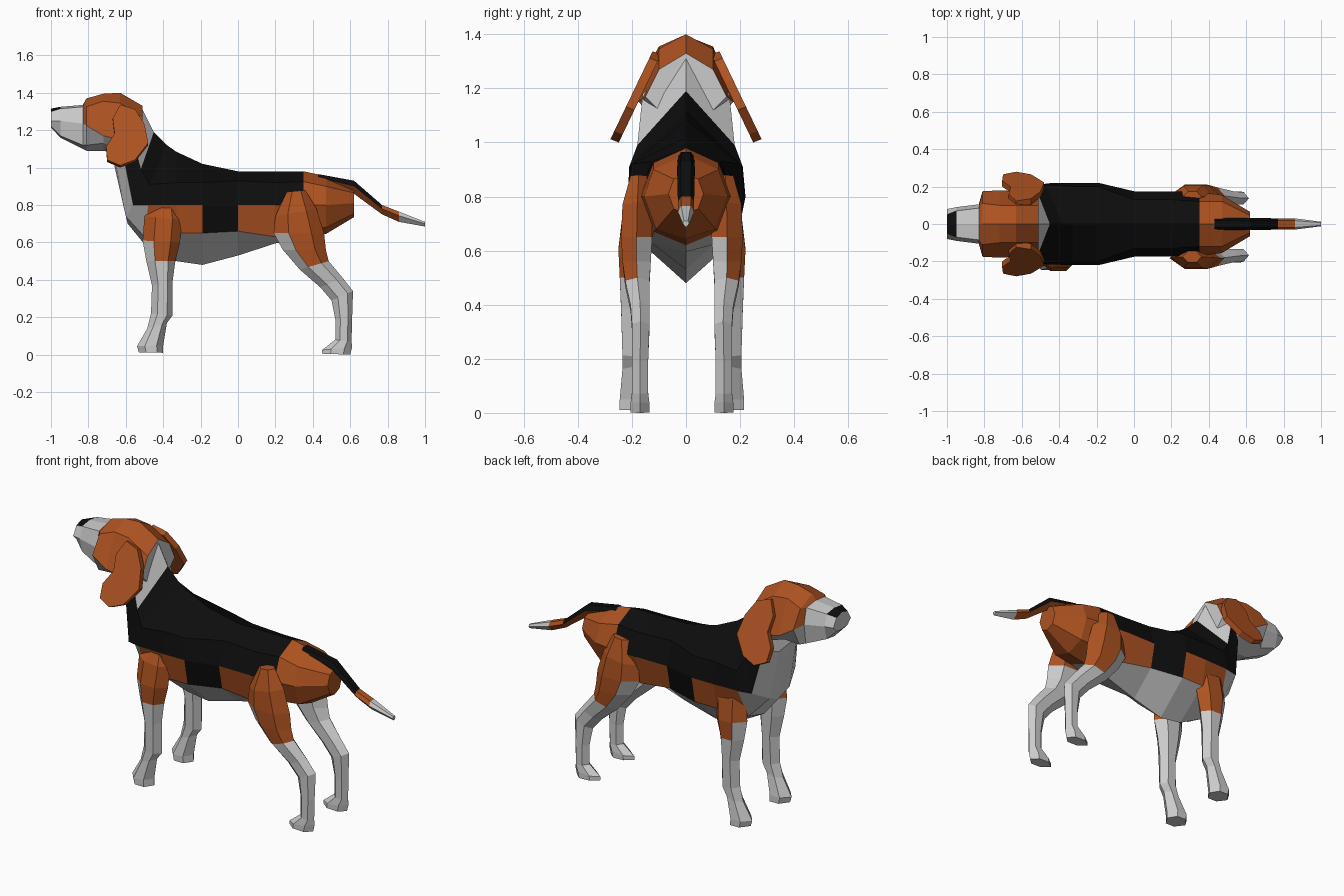
import bpy, bmesh

def make_mat(name, rgb):
    m = bpy.data.materials.new(name)
    m.diffuse_color = (*rgb, 1)
    return m

MATS = [make_mat("white_coat", (0.8, 0.8, 0.8)),
        make_mat("brown_coat", (0.42, 0.085, 0.015)),
        make_mat("black_coat", (0.004, 0.004, 0.004))]
WHITE, BROWN, BLACK = 0, 1, 2


def loft(name, rings, colour, caps=(WHITE, WHITE)):
    """Skin closed rings; colour(row, column) picks each face's coat."""
    bm = bmesh.new()
    vs = [[bm.verts.new(p) for p in r] for r in rings]
    n = len(rings[0])
    for i in range(len(vs) - 1):
        for j in range(n):
            k = (j + 1) % n
            f = bm.faces.new((vs[i][j], vs[i][k], vs[i + 1][k], vs[i + 1][j]))
            f.material_index = colour(i, j)
    for ring, c in zip((vs[0], vs[-1]), caps):
        bm.faces.new(ring).material_index = c
    bmesh.ops.recalc_face_normals(bm, faces=bm.faces)
    me = bpy.data.meshes.new(name)
    bm.to_mesh(me)
    bm.free()
    for m in MATS:
        me.materials.append(m)
    ob = bpy.data.objects.new(name, me)
    bpy.context.collection.objects.link(ob)
    return ob


def mirror_ring(half):
    """Top-to-bottom half outline, closed on the other side."""
    return half + [(x, -y, z) for x, y, z in half[-2:0:-1]]


def section(x, zt, y1, z1, y2, z2, y3, z3, zb):
    return mirror_ring([(x, 0, zt), (x, y1, z1), (x, y2, z2), (x, y3, z3), (x, 0, zb)])


# Body: slanted neck rings, then upright sections back to the rump
neck = [
    [(-.52, 0, 1.33), (-.57, .16, 1.18), (-.61, .16, 1.05), (-.65, .08, 1.02), (-.67, 0, 1.05)],
    [(-.45, 0, 1.19), (-.52, .18, .99), (-.56, .20, .80), (-.60, .09, .74), (-.59, 0, .70)],
    [(-.38, 0, 1.12), (-.47, .21, .91), (-.48, .215, .80), (-.50, .14, .63), (-.50, 0, .59)],
]
trunk = [
    (-.33, 1.085, .20, .92, .22, .80, .19, .65, .50),
    (-.19, 1.02, .20, .92, .22, .80, .19, .65, .48),
    (0, .98, .13, .93, .175, .80, .145, .66, .53),
    (.20, .98, .13, .92, .175, .80, .13, .63, .595),
    (.35, .98, .12, .925, .17, .80, .12, .67, .62),
    (.47, .955, .12, .90, .155, .80, .11, .68, .645),
    (.62, .88, .045, .865, .065, .81, .045, .755, .735),
]


def body_colour(i, j):
    c = min(j, 7 - j)
    if i >= 7:
        return BROWN
    if c == 3 or (c == 2 and i < 2) or (c == 0 and i == 0):
        return WHITE
    if c == 2:
        return BLACK if i == 4 else BROWN
    return BLACK


loft("body", [mirror_ring(r) for r in neck] + [section(*t) for t in trunk],
     body_colour, (WHITE, BROWN))

# Head with muzzle and nose patch
head = [
    (-1.0, 1.315, .05, 1.30, .08, 1.25, .05, 1.22, 1.215),
    (-.95, 1.325, .07, 1.315, .09, 1.25, .07, 1.17, 1.16),
    (-.83, 1.335, .085, 1.325, .105, 1.235, .09, 1.12, 1.10),
    (-.81, 1.37, .11, 1.325, .175, 1.225, .12, 1.12, 1.09),
    (-.72, 1.395, .10, 1.355, .18, 1.17, .13, 1.13, 1.09),
    (-.63, 1.40, .10, 1.345, .175, 1.15, .13, 1.10, 1.07),
    (-.51, 1.33, .10, 1.27, .15, 1.17, .10, 1.12, 1.10),
]


def head_colour(i, j):
    c = min(j, 7 - j)
    if i == 0 and c == 0:
        return BLACK
    return BROWN if i >= 2 and c < 2 else WHITE


loft("head", [section(*h) for h in head], head_colour)

# Ears: tilted slabs hanging off the skull
ear = [(-.63, 1.325), (-.55, 1.30), (-.50, 1.22), (-.48, 1.12), (-.55, 1.03),
       (-.63, 1.0), (-.70, 1.03), (-.705, 1.10), (-.66, 1.17), (-.67, 1.25)]
for side, s in (("left", 1), ("right", -1)):
    inner = [(x, s * (.095 + (1.32 - z) * .48), z) for x, z in ear]
    outer = [(x, y + s * .031, z + .012) for x, y, z in inner]
    loft(side + "_ear", [inner, outer], lambda i, j: BROWN, (BROWN, BROWN))

# Tail: five-sided rings (x, top, bottom, half width)
tail = [(.43, .965, .92, .03), (.62, .93, .86, .033), (.77, .80, .75, .03),
        (.86, .765, .71, .03), (1.0, .71, .685, .012)]


def tail_ring(x, zt, zb, w):
    m = zt * .6 + zb * .4
    return [(x, -w * .6, zt), (x, w * .6, zt), (x, w, m), (x, 0, zb), (x, -w, m)]


def tail_colour(i, j):
    if i == 3:
        return WHITE
    return BLACK if i < 2 and j in (0, 1, 4) else BROWN


loft("tail", [tail_ring(*t) for t in tail], tail_colour)

# Legs: rings from front point (x, z) to back point (x, z), inner y, outer y
front_leg = [
    (-.44, .79, -.33, .785, .15, .195),
    (-.50, .74, -.30, .72, .13, .22),
    (-.51, .61, -.31, .60, .13, .235),
    (-.49, .50, -.335, .50, .135, .23),
    (-.46, .37, -.35, .39, .14, .225),
    (-.465, .22, -.35, .21, .145, .22),
    (-.485, .14, -.38, .17, .145, .22),
    (-.54, .045, -.40, .05, .13, .23),
    (-.53, .012, -.40, .01, .13, .23),
]
hind_leg = [
    (.26, .87, .36, .88, .13, .19),
    (.20, .74, .42, .78, .11, .22),
    (.19, .65, .46, .65, .11, .225),
    (.24, .56, .47, .56, .115, .22),
    (.33, .455, .485, .50, .12, .21),
    (.44, .36, .56, .41, .12, .19),
    (.50, .29, .615, .34, .12, .185),
    (.52, .19, .61, .19, .125, .185),
    (.52, .08, .607, .07, .125, .185),
    (.45, .025, .61, .04, .12, .19),
    (.45, .005, .60, 0, .12, .19),
]
OUTLINE = [(0, .5), (.3, 1), (.75, 1), (1, .5), (.75, 0), (.3, 0)]


def leg_ring(s, xf, zf, xb, zb, yi, yo):
    return [(xf + (xb - xf) * t, s * (yi + (yo - yi) * u) - .015, zf + (zb - zf) * t)
            for t, u in OUTLINE]


def leg(name, rows, patch_end):
    def colour(i, j):
        if i < 2 or (i < patch_end and j in (1, 2)):
            return BROWN
        return WHITE
    for side, s in (("left", 1), ("right", -1)):
        loft(side + name, [leg_ring(s, *r) for r in rows], colour, (BROWN, WHITE))


leg("_front_leg", front_leg, 3)
leg("_hind_leg", hind_leg, 4)
